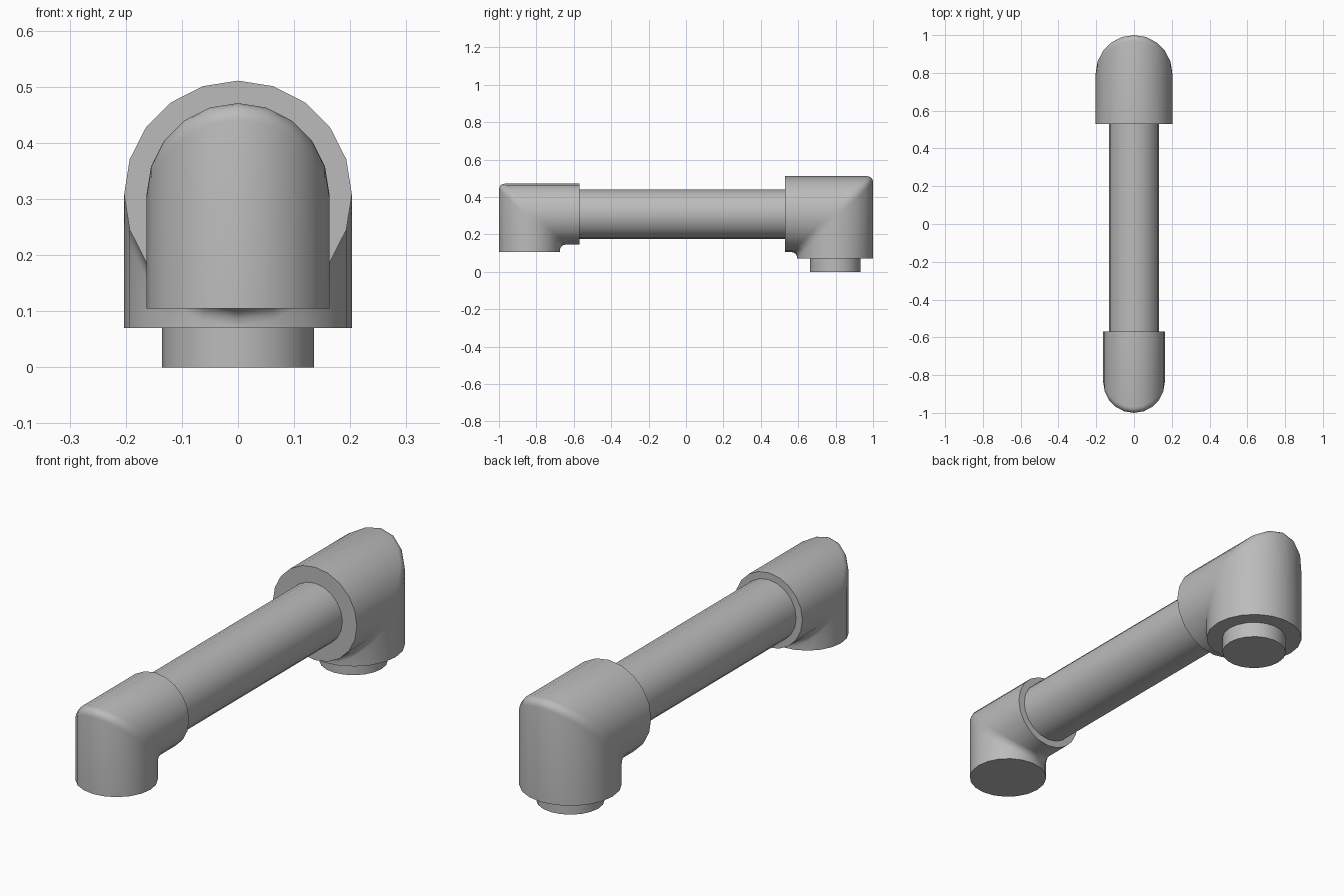
import bpy, bmesh
from math import sin, cos, pi, radians
from mathutils import Vector

cube = bpy.data.objects.get("Cube")
if cube:
    bpy.data.objects.remove(cube, do_unlink=True)

SIDES = 20
AXIS_Z = 0.308

grey = bpy.data.materials.new("light_grey")
grey.use_nodes = True
colour = (0.5, 0.5, 0.5, 1)
grey.diffuse_color = colour
grey.node_tree.nodes["Principled BSDF"].inputs["Base Color"].default_value = colour


def loft(name, rings):
    """Skin a list of closed rings and cap both ends."""
    bm = bmesh.new()
    loops = [[bm.verts.new(p) for p in ring] for ring in rings]
    for a, b in zip(loops, loops[1:]):
        for i in range(SIDES):
            j = (i + 1) % SIDES
            bm.faces.new((a[i], a[j], b[j], b[i]))
    bm.faces.new(loops[0])
    bm.faces.new(loops[-1])
    bmesh.ops.recalc_face_normals(bm, faces=bm.faces)
    mesh = bpy.data.meshes.new(name)
    bm.to_mesh(mesh)
    bm.free()
    mesh.materials.append(grey)
    obj = bpy.data.objects.new(name, mesh)
    bpy.context.collection.objects.link(obj)
    bpy.ops.object.select_all(action='DESELECT')
    obj.select_set(True)
    bpy.context.view_layer.objects.active = obj
    bpy.ops.object.shade_smooth_by_angle(angle=radians(35))
    return obj


def circle(radius):
    return [(radius * sin(2 * pi * i / SIDES), radius * cos(2 * pi * i / SIDES))
            for i in range(SIDES)]


def elbow(name, radius, y_axis, y_end, z_bottom, fillet=0.03, steps=4):
    """Mitred pipe elbow with a small rounding along the mitre."""
    inward = 1 if y_end > y_axis else -1
    ring = circle(radius)
    rings = [[(x, y_axis - inward * u, z_bottom) for x, u in ring]]
    for k in range(steps + 1):
        t = pi / 2 * k / steps
        dy, dz = fillet * (1 - cos(t)), fillet * (sin(t) - 1)
        rings.append([(x, y_axis + inward * (dy - u), AXIS_Z + u + dz)
                      for x, u in ring])
    rings.append([(x, y_end, AXIS_Z + u) for x, u in ring])
    return loft(name, rings)


# Elbows at both ends
elbow("front_elbow", 0.163, -0.837, -0.57, 0.105)
elbow("back_elbow", 0.203, 0.797, 0.53, 0.07)

# Straight pipe between the elbows
loft("connecting_pipe", [[(x, y, AXIS_Z + u) for x, u in circle(0.133)]
                         for y in (-0.6, 0.56)])

# Short stub below the back elbow
loft("bottom_stub", [[(x, 0.797 + u, z) for x, u in circle(0.135)]
                     for z in (0, 0.09)])
